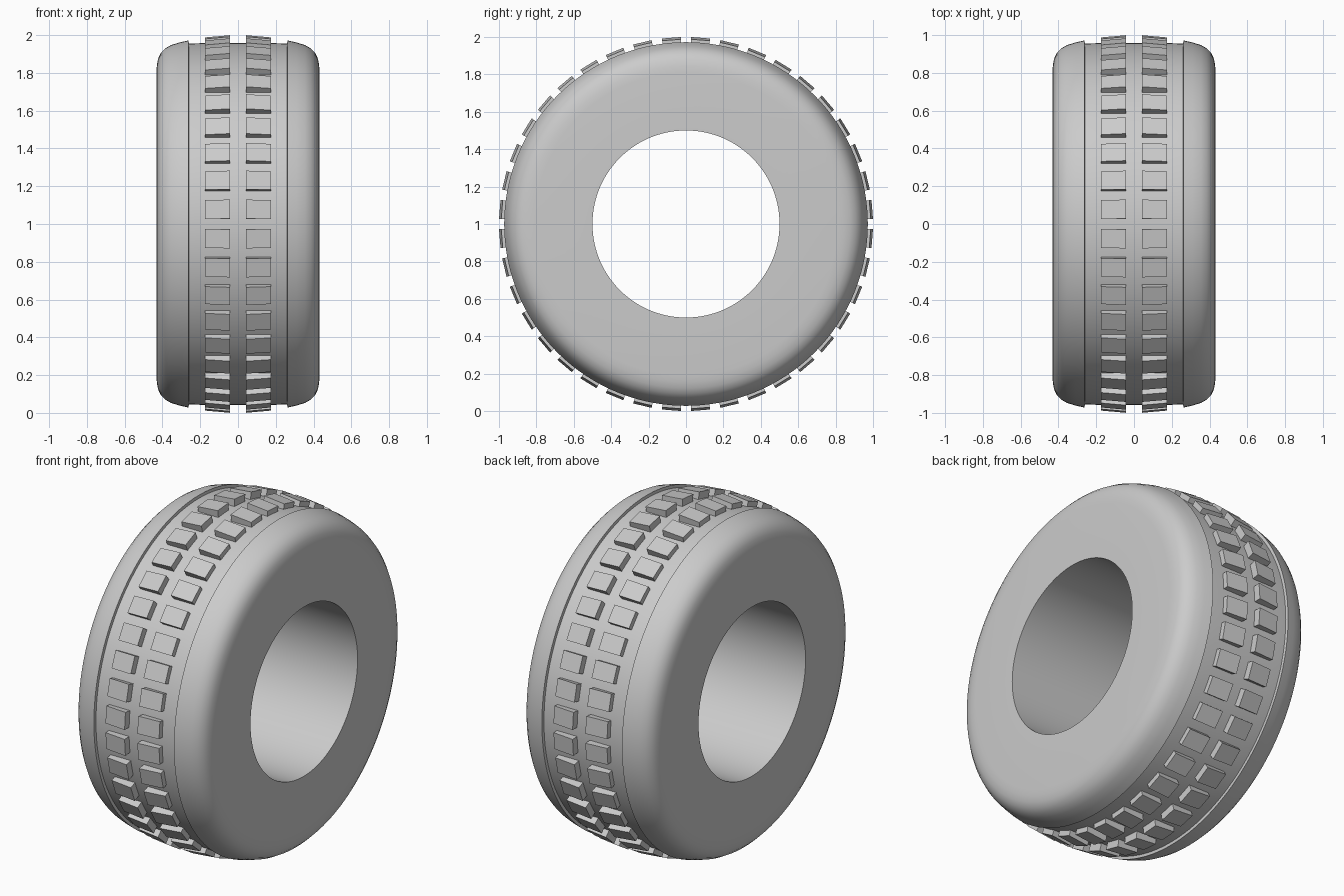
import bpy, bmesh
from math import radians, sin, cos, pi

cube = bpy.data.objects.get("Cube")
if cube:
    bpy.data.objects.remove(cube)

rubber = bpy.data.materials.new("grey_rubber")
rubber.use_nodes = True
GREY = (0.6, 0.6, 0.6, 1)
rubber.diffuse_color = GREY
rubber.node_tree.nodes["Principled BSDF"].inputs["Base Color"].default_value = GREY

SEGMENTS = 160
BLOCKS = 40


def finish(name, bm, smooth):
    """Turn a bmesh into a named object standing on the ground."""
    bmesh.ops.recalc_face_normals(bm, faces=bm.faces)
    mesh = bpy.data.meshes.new(name)
    bm.to_mesh(mesh)
    bm.free()
    mesh.materials.append(rubber)
    obj = bpy.data.objects.new(name, mesh)
    bpy.context.collection.objects.link(obj)
    obj.location.z = 1
    if smooth:
        bpy.ops.object.select_all(action="DESELECT")
        obj.select_set(True)
        bpy.context.view_layer.objects.active = obj
        bpy.ops.object.shade_smooth_by_angle(angle=radians(30))
    return obj


def ring_point(x, radius, angle):
    return (x, -radius * cos(angle), radius * sin(angle))


# Tyre body: closed half profile (x, radius), mirrored and revolved around x
half = [(0.20, 0.957), (0.26, 0.955), (0.262, 0.972), (0.31, 0.961),
        (0.355, 0.947), (0.385, 0.930), (0.408, 0.907), (0.422, 0.878),
        (0.429, 0.845), (0.432, 0.81), (0.432, 0.5)]
profile = [(-x, r) for x, r in reversed(half)] + half
bm = bmesh.new()
rings = [[bm.verts.new(ring_point(x, r, 2 * pi * i / SEGMENTS)) for x, r in profile]
         for i in range(SEGMENTS)]
for i, ring in enumerate(rings):
    following = rings[(i + 1) % SEGMENTS]
    for j in range(len(profile)):
        k = (j + 1) % len(profile)
        bm.faces.new((ring[j], ring[k], following[k], following[j]))
finish("tyre_body", bm, True)


# Tread blocks: tapered slabs in a row on each side of the centre groove
def tread_row(name, side):
    bm = bmesh.new()
    pitch = 2 * pi / BLOCKS
    half_gap = radians(1.6)
    section = [(0.042, 0.94), (0.042, 1.0), (0.175, 0.988), (0.175, 0.94)]
    for i in range(BLOCKS):
        ends = [[bm.verts.new(ring_point(side * x, r, a)) for x, r in section]
                for a in (i * pitch + half_gap, (i + 1) * pitch - half_gap)]
        bm.faces.new(ends[0])
        bm.faces.new(reversed(ends[1]))
        for j in range(4):
            k = (j + 1) % 4
            bm.faces.new((ends[0][k], ends[0][j], ends[1][j], ends[1][k]))
    finish(name, bm, False)


tread_row("left_tread_blocks", 1)
tread_row("right_tread_blocks", -1)
